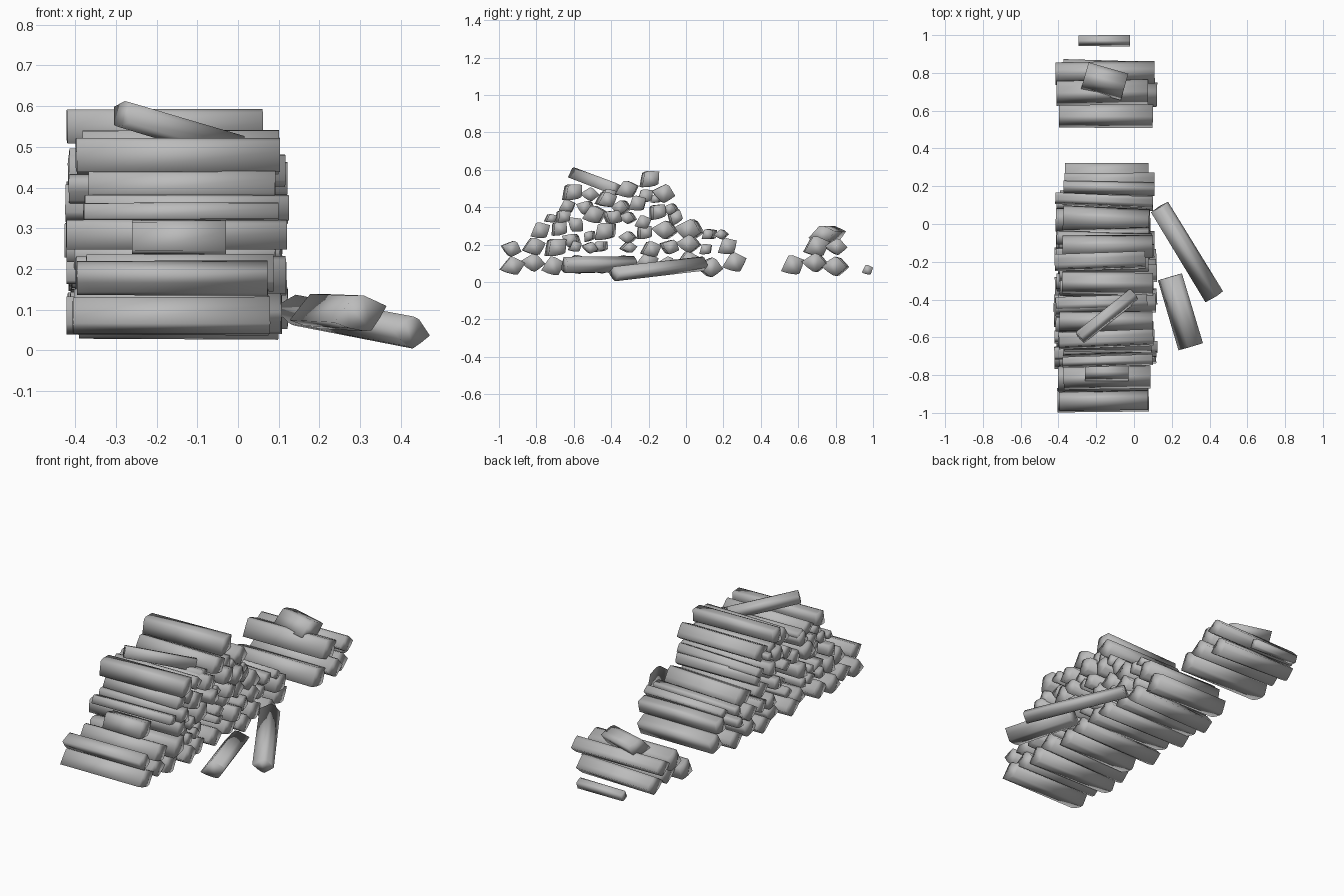
import bpy, bmesh, math, random
from mathutils import Vector, Matrix

random.seed(7)

# Split-log cross-section: pointed heart on one side, rounded bark on the other
PROFILE = [(-.5, -.08), (-.2, .24), (-.04, .4), (.12, .37), (.33, .2),
           (.5, .06), (.34, -.17), (.16, -.39), (.02, -.38), (-.24, -.26)]

wood = bpy.data.materials.new("wood_grey")
wood.diffuse_color = (.5, .5, .5, 1)


def log(name, a, b, w, h, roll):
    """Split log running from point a to point b, section w by h, rolled in degrees."""
    a, b = Vector(a), Vector(b)
    axis = (b - a).normalized()
    side = Vector((0, 0, 1)).cross(axis).normalized()
    up = axis.cross(side)
    turn = Matrix.Rotation(math.radians(roll), 2)
    bm = bmesh.new()
    rings = []
    for end, taper in ((a, random.uniform(.93, 1)), (b, 1)):
        ring = []
        for u, v in PROFILE:
            p = turn @ Vector((u * w * taper, v * h * taper / .78))
            ring.append(bm.verts.new(end + side * p.x + up * p.y))
        rings.append(ring)
    n = len(PROFILE)
    for i in range(n):
        j = (i + 1) % n
        bm.faces.new((rings[0][i], rings[0][j], rings[1][j], rings[1][i]))
    bm.faces.new(rings[0])
    bm.faces.new(rings[1])
    bmesh.ops.recalc_face_normals(bm, faces=bm.faces)
    for f in bm.faces:
        f.smooth = True
    me = bpy.data.meshes.new(name)
    bm.to_mesh(me)
    bm.free()
    me.materials.append(wood)
    ob = bpy.data.objects.new(name, me)
    bpy.context.collection.objects.link(ob)


def course(name, logs, grow=1.09):
    """One layer of the stack; each log is (y, z, width, roll)."""
    for i, (y, z, w, roll) in enumerate(logs):
        x0 = -.395 + random.uniform(-.03, .03)
        x1 = .09 + random.uniform(-.02, .035)
        dy = random.uniform(-.012, .012)
        log(f"{name}_{i + 1}", (x0, y - dy, z), (x1, y + dy, z),
            w * grow, w * grow * random.uniform(.68, .8), roll)


# Main stack, layer by layer
course("stack_base", [
    (-.93, .085, .125, 8), (-.82, .105, .125, -12), (-.71, .085, .12, 10),
    (-.59, .095, .12, -8), (-.47, .09, .12, 12), (-.34, .095, .125, -10),
    (-.21, .11, .12, 8), (-.10, .09, .12, -12), (.01, .11, .12, 10),
    (.125, .08, .12, -15), (.26, .105, .125, 12)])
course("stack_second", [
    (-.935, .18, .10, -25), (-.815, .19, .115, 10), (-.70, .185, .12, 35),
    (-.595, .19, .07, 20), (-.515, .185, .08, -20), (-.455, .19, .07, 40),
    (-.31, .185, .075, 0), (-.19, .175, .10, 15), (-.09, .19, .09, -30),
    (.015, .205, .115, -12), (.105, .175, .075, 30), (.22, .19, .11, 25)])
course("stack_third", [
    (-.68, .285, .09, 40), (-.61, .225, .09, -35), (-.515, .245, .065, 50),
    (-.43, .27, .12, 35), (-.31, .24, .08, -10), (-.225, .265, .085, 40),
    (-.11, .28, .12, -15), (.02, .28, .13, -20), (.125, .255, .07, 30),
    (.19, .255, .065, -5)])
course("stack_fourth", [
    (-.725, .34, .06, 20), (-.66, .35, .08, 35), (-.59, .31, .10, -50),
    (-.49, .36, .115, 10), (-.395, .35, .09, -40), (-.31, .345, .08, -20),
    (-.23, .32, .09, 15), (-.155, .375, .095, 45), (-.06, .345, .085, 60)])
course("stack_fifth", [
    (-.635, .405, .085, 15), (-.535, .40, .085, -30), (-.43, .44, .10, 15),
    (-.345, .40, .085, -15), (-.26, .42, .10, 25), (-.16, .445, .06, 30),
    (-.08, .39, .07, -20)])
course("stack_sixth", [
    (-.61, .48, .11, 35), (-.515, .47, .095, -10), (-.42, .465, .085, 20),
    (-.315, .495, .115, 12), (-.22, .46, .095, 30), (-.12, .475, .115, -20)])
log("stack_top_log", (-.42, -.205, .55), (.06, -.19, .55), .125, .09, 35)

# Short offcut resting on the front of the stack
log("front_offcut", (-.26, -.78, .275), (-.03, -.78, .275), .12, .09, 22)

# Loose logs: one leaning across the top, two fallen beside the stack
log("crossing_log", (-.285, -.60, .58), (.0, -.375, .495), .085, .07, 20)
log("fallen_log_long", (.135, .09, .10), (.425, -.385, .045), .11, .075, -15)
log("fallen_log_short", (.19, -.28, .095), (.30, -.65, .09), .14, .09, 10)

# Small separate pile at the back
course("small_pile_base", [(.57, .09, .125, 18), (.69, .105, .12, -12), (.80, .085, .125, -10)])
course("small_pile_second", [(.695, .19, .13, 15), (.80, .19, .11, -10)])
log("small_pile_offcut", (-.26, .785, .255), (-.05, .725, .255), .15, .09, 8)
log("stray_stick", (-.295, .97, .065), (-.02, .97, .065), .065, .055, 15)
